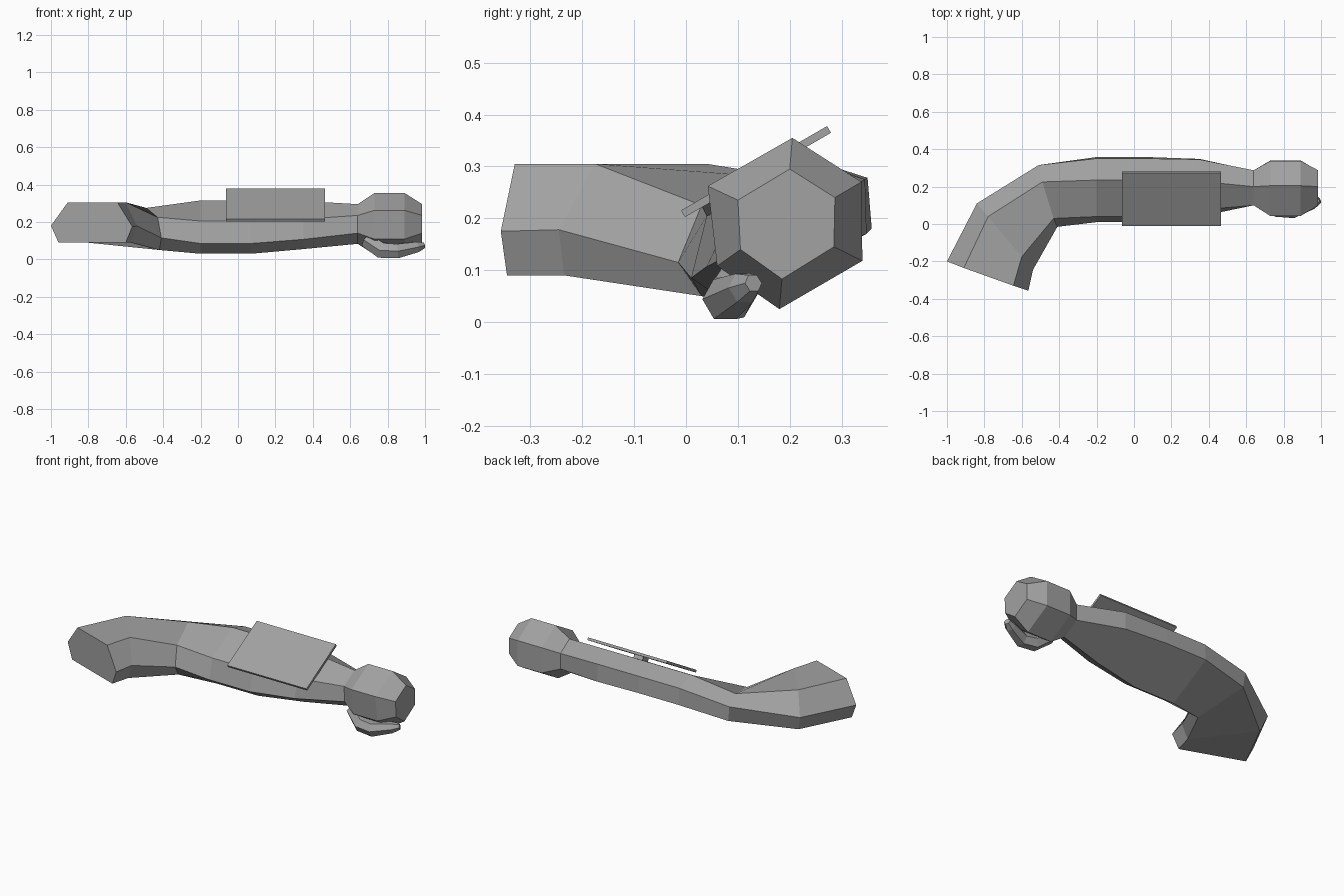
import bpy, bmesh, math
from mathutils import Vector, Matrix

cube = bpy.data.objects.get("Cube")
if cube:
    bpy.data.objects.remove(cube, do_unlink=True)

grey = bpy.data.materials.new("plain_grey")
grey.use_nodes = True
COLOUR = (0.36, 0.36, 0.36, 1)
grey.diffuse_color = COLOUR
grey.node_tree.nodes["Principled BSDF"].inputs["Base Color"].default_value = COLOUR


def finish(name, bm):
    bmesh.ops.recalc_face_normals(bm, faces=bm.faces)
    mesh = bpy.data.meshes.new(name)
    bm.to_mesh(mesh)
    bm.free()
    mesh.materials.append(grey)
    obj = bpy.data.objects.new(name, mesh)
    bpy.context.collection.objects.link(obj)
    return obj


def loft(name, rings):
    """Bridge matching rings of points and cap both ends."""
    bm = bmesh.new()
    loops = [[bm.verts.new(p) for p in ring] for ring in rings]
    for a, b in zip(loops, loops[1:]):
        for i in range(len(a)):
            j = (i + 1) % len(a)
            bm.faces.new((a[i], a[j], b[j], b[i]))
    bm.faces.new(loops[0])
    bm.faces.new(loops[-1])
    return finish(name, bm)


def at_x(x, section):
    return [(x, y, z) for y, z in section]


def slab(name, size, centre, tilt):
    bm = bmesh.new()
    place = Matrix.Translation(centre) @ Matrix.Rotation(tilt, 4, "X")
    bmesh.ops.create_cube(bm, size=1, matrix=place @ Matrix.Diagonal((*size, 1)))
    return finish(name, bm)


# Sections run: front upper, top, back upper, back lower, bottom, front lower
upper_end = [(-.645, -.33, .305), (-.91, -.235, .305), (-1, -.2, .18),
             (-.96, -.215, .09), (-.6, -.345, .09), (-.565, -.357, .175)]
elbow = [(-.6, -.175, .305), (-.78, .04, .305), (-.84, .11, .18),
         (-.81, .08, .09), (-.57, -.235, .09), (-.54, -.245, .178)]
elbow_front = [(-.43, .03, .225), (-.49, .225, .275), (-.51, .315, .235),
               (-.5, .31, .145), (-.42, .03, .05), (-.41, -.015, .115)]
forearm = [(.04, .205), (.235, .315), (.35, .278), (.358, .18), (.09, .03), (.01, .085)]
fore_end = [(.075, .215), (.228, .312), (.345, .275), (.348, .17), (.125, .055), (.04, .107)]
wrist = [(.1, .235), (.2, .295), (.287, .24), (.285, .145), (.185, .083), (.105, .14)]
palm = [(.042, .262), (.205, .355), (.338, .27), (.34, .118), (.18, .025), (.06, .108)]

loft("arm", [upper_end, elbow, elbow_front, at_x(-.2, forearm), at_x(.07, forearm),
             at_x(.35, fore_end), at_x(.64, wrist)])
loft("fist", [at_x(.64, wrist), at_x(.73, palm), at_x(.89, palm), at_x(.985, wrist)])

# Thumb: hexagonal rings swept along a bent path
path = [(Vector((.69, .12, .105)), .045), (Vector((.77, .085, .048)), .048),
        (Vector((.85, .075, .044)), .044), (Vector((.955, .112, .066)), .032),
        (Vector((.992, .13, .075)), .018)]
rings = []
for i, (centre, radius) in enumerate(path):
    along = path[min(i + 1, len(path) - 1)][0] - path[max(i - 1, 0)][0]
    side = along.cross(Vector((0, 0, 1))).normalized()
    up = side.cross(along).normalized()
    rings.append([centre + radius * (math.cos(k * math.pi / 3) * side
                                     + math.sin(k * math.pi / 3) * up) for k in range(6)])
loft("thumb", rings)

# Tilted panel and its mounting post
tilt = math.radians(30)
slab("wrist_panel", (.53, .325, .015), (.2, .135, .29), tilt)
slab("panel_post", (.06, .06, .05), (.2, .145, .273), tilt)
